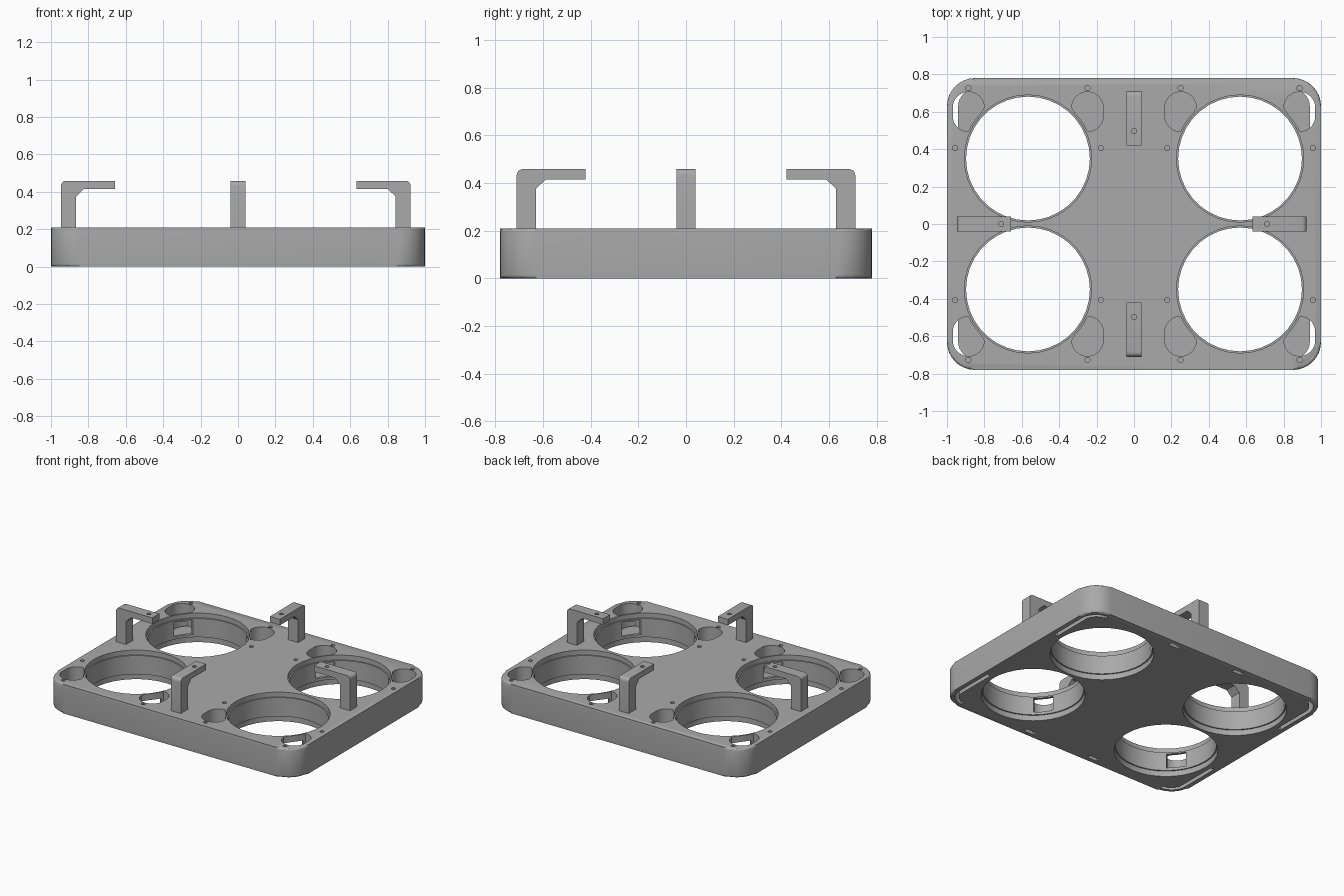
import bpy
import bmesh
from math import cos, sin, pi, radians, atan2, hypot
from mathutils import Matrix, Vector

if "Cube" in bpy.data.objects:
    bpy.data.objects.remove(bpy.data.objects["Cube"], do_unlink=True)

grey = bpy.data.materials.new("plain grey")
grey.use_nodes = True
tone = (0.4, 0.4, 0.4, 1)
grey.diffuse_color = tone
grey.node_tree.nodes["Principled BSDF"].inputs["Base Color"].default_value = tone

HALF_X, HALF_Y, TOP = 1.0, 0.78, 0.21
BORE_X, BORE_Y = 0.567, 0.35
QUADRANTS = [(sx, sy) for sx in (-1, 1) for sy in (-1, 1)]


def arc(cx, cy, r, start, end, steps):
    angles = [radians(start + (end - start) * i / steps) for i in range(steps + 1)]
    return [(cx + r * cos(a), cy + r * sin(a)) for a in angles]


def rounded_rect(cx, cy, hx, hy, r, steps):
    pts = []
    for i, (sx, sy) in enumerate([(1, 1), (-1, 1), (-1, -1), (1, -1)]):
        pts += arc(cx + sx * (hx - r), cy + sy * (hy - r), r, 90 * i, 90 * i + 90, steps)
    return pts


def prism(bm, pts, z0, z1, matrix=None):
    """Add a closed solid by extruding an outline from z0 to z1."""
    low = [bm.verts.new((x, y, z0)) for x, y in pts]
    high = [bm.verts.new((x, y, z1)) for x, y in pts]
    bm.faces.new(low)
    bm.faces.new(high)
    for i in range(len(pts)):
        j = (i + 1) % len(pts)
        bm.faces.new((low[i], low[j], high[j], high[i]))
    if matrix:
        bmesh.ops.transform(bm, matrix=matrix, verts=low + high)


def lathe(bm, profile, cx, cy, sides):
    """Add a closed solid of revolution from (radius, height) pairs."""
    rings = [[bm.verts.new((x, y, z)) for x, y in arc(cx, cy, r, 0, 360, sides)[:-1]]
             for r, z in profile]
    bm.faces.new(rings[0])
    bm.faces.new(rings[-1])
    for a, b in zip(rings, rings[1:]):
        for i in range(sides):
            j = (i + 1) % sides
            bm.faces.new((a[i], a[j], b[j], b[i]))


def finish(bm, name):
    bmesh.ops.remove_doubles(bm, verts=bm.verts, dist=1e-5)
    bmesh.ops.recalc_face_normals(bm, faces=bm.faces)
    mesh = bpy.data.meshes.new(name)
    bm.to_mesh(mesh)
    bm.free()
    mesh.materials.append(grey)
    obj = bpy.data.objects.new(name, mesh)
    bpy.context.collection.objects.link(obj)
    return obj


def cut(obj, bm):
    """Subtract the solids in bm from obj, then discard the cutter."""
    cutter = finish(bm, "cutter")
    mod = obj.modifiers.new("cut", "BOOLEAN")
    mod.operation, mod.solver, mod.object = "DIFFERENCE", "EXACT", cutter
    graph = bpy.context.evaluated_depsgraph_get()
    graph.update()
    mesh = bpy.data.meshes.new_from_object(obj.evaluated_get(graph))
    obj.modifiers.clear()
    obj.data = mesh
    bpy.data.objects.remove(cutter, do_unlink=True)


def shade(obj):
    bpy.ops.object.select_all(action="DESELECT")
    obj.select_set(True)
    bpy.context.view_layer.objects.active = obj
    bpy.ops.object.shade_smooth_by_angle(angle=radians(30))


# Tray body with softened upper and lower edges
bm = bmesh.new()
prism(bm, rounded_rect(0, 0, HALF_X, HALF_Y, 0.15, 8), 0, TOP)
rims = [e for e in bm.edges if abs(e.verts[0].co.z - e.verts[1].co.z) < 1e-6]
bmesh.ops.bevel(bm, geom=rims, offset=0.015, segments=3, profile=0.5, affect="EDGES")
tray = finish(bm, "tray")

# Four large bores, stepped wider at both ends
bores = bmesh.new()
for sx, sy in QUADRANTS:
    lathe(bores, [(0.34, -0.05), (0.34, 0.04), (0.331, 0.04), (0.331, 0.175),
                  (0.34, 0.175), (0.34, 0.3)], sx * BORE_X, sy * BORE_Y, 36)
cut(tray, bores)

# Finger pockets beside the bores, windows into the bores, and pin holes
pockets, windows, pins = bmesh.new(), bmesh.new(), bmesh.new()
for sx, sy in QUADRANTS:
    for side in (-1, 1):
        cx, cy = sx * BORE_X, sy * BORE_Y
        outline = []
        for x, y in rounded_rect(0.318, 0.25, 0.084, 0.106, 0.083, 8):
            push = max(1, 0.35 / hypot(x, y))
            outline.append((cx + side * x * push, cy + sy * y * push))
        prism(pockets, outline, 0.05, 0.3)
        turn = atan2(sy * 0.25, side * 0.318)
        spin = Matrix.Translation((cx, cy, 0)) @ Matrix.Rotation(turn, 4, "Z")
        prism(windows, [(0.3, -0.065), (0.37, -0.065), (0.37, 0.065), (0.3, 0.065)],
              0.06, 0.165, spin)
        for dx, y in ((0.318, 0.727), (0.39, 0.406)):
            prism(pins, arc(cx + side * dx, sy * y, 0.014, 0, 360, 12)[:-1], 0.1, 0.3)
cut(tray, pockets)
cut(tray, windows)
cut(tray, pins)

# Underside grooves: curved ones at the corners, short ones on the long edges
grooves = bmesh.new()
for sx, sy in QUADRANTS:
    outer = [(0.968, 0.34)] + arc(0.85, 0.63, 0.118, 0, 90, 8)
    inner = arc(0.85, 0.63, 0.09, 90, 0, 8) + [(0.94, 0.34)]
    prism(grooves, [(sx * x, sy * y) for x, y in outer + inner], -0.05, 0.08)
    prism(grooves, rounded_rect(sx * 0.27, sy * 0.735, 0.04, 0.015, 0.002, 1), -0.05, 0.08)
cut(tray, grooves)
shade(tray)

# Hooked clamps: post, rounded outer corner, braced arm and a screw hole
LENGTH, CROWN, ARM = 0.289, 0.458, 0.415


def clamp(name, reach, hole, degrees):
    spin = Matrix.Rotation(radians(degrees), 4, "Z")
    tip, inside = reach - LENGTH, reach - 0.08
    profile = [(reach, TOP - 0.005)]
    profile += arc(reach - 0.025, CROWN - 0.025, 0.025, 0, 90, 5)
    profile += [(tip, CROWN), (tip, ARM), (inside - 0.042, ARM),
                (inside, ARM - 0.04), (inside, TOP - 0.005)]
    body = bmesh.new()
    prism(body, profile, -0.04, 0.04, spin @ Matrix.Rotation(pi / 2, 4, "X"))
    obj = finish(body, name)
    drill = bmesh.new()
    prism(drill, arc(hole, 0, 0.014, 0, 360, 12)[:-1], ARM - 0.02, CROWN + 0.05, spin)
    cut(obj, drill)
    shade(obj)


clamp("left_clamp", 0.923, 0.711, 0)
clamp("back_clamp", 0.71, 0.497, 90)
clamp("right_clamp", 0.946, 0.711, 180)
clamp("front_clamp", 0.71, 0.497, 270)
